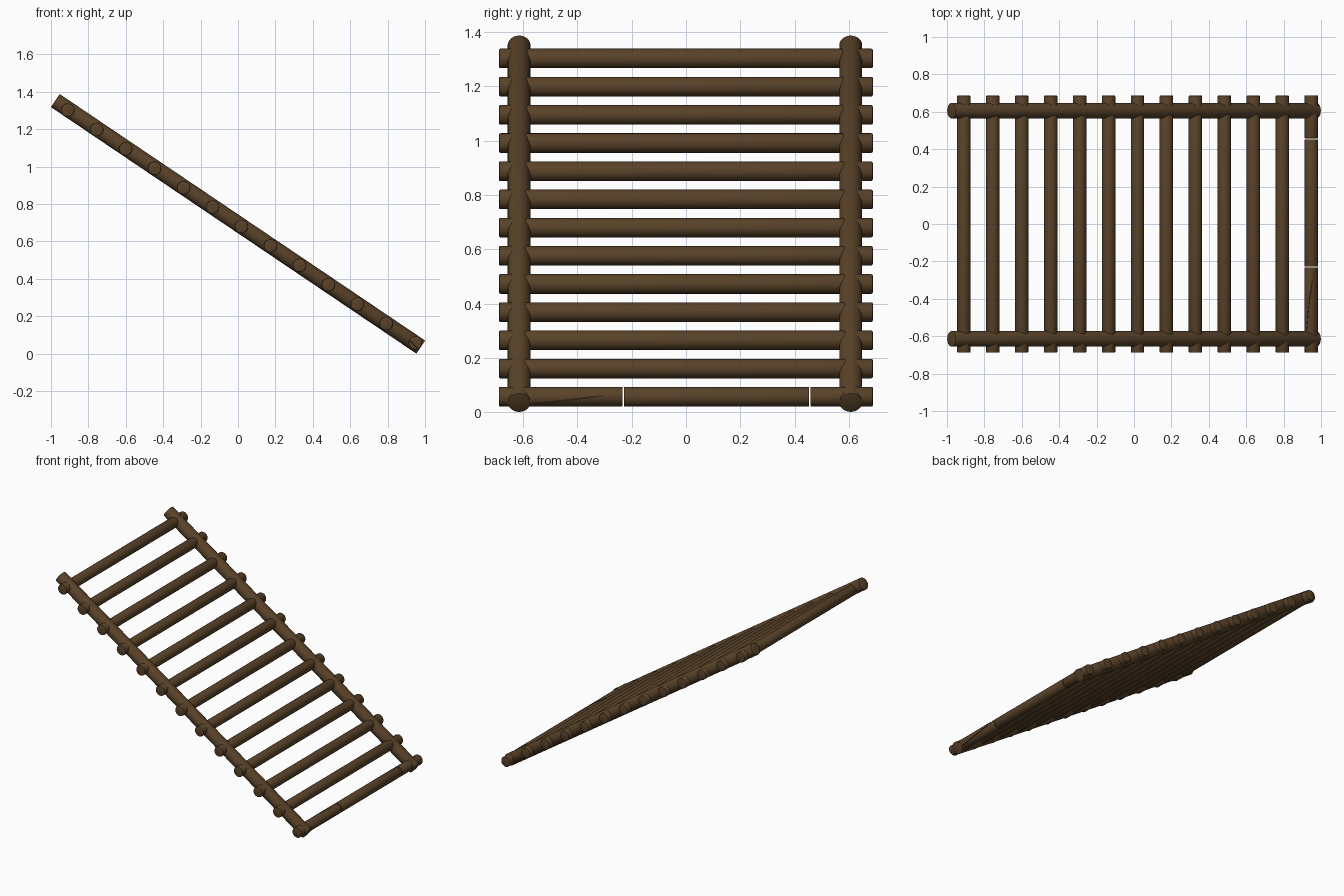
import bpy, bmesh, math
from mathutils import Vector

if "Cube" in bpy.data.objects:
    bpy.data.objects.remove(bpy.data.objects["Cube"])

wood = bpy.data.materials.new("dark_wood")
wood.diffuse_color = (0.10, 0.055, 0.022, 1)
wood.use_nodes = True
wood.node_tree.nodes["Principled BSDF"].inputs["Base Color"].default_value = wood.diffuse_color


def log(name, a, b, r, bevel=0.005, cut=None):
    """Round log from a to b; cut = (point, normal) keeps the side behind the plane."""
    a, b = Vector(a), Vector(b)
    d = b - a
    bm = bmesh.new()
    bmesh.ops.create_cone(bm, cap_ends=True, segments=24, radius1=r, radius2=r, depth=d.length)
    if bevel:
        rims = [e for e in bm.edges if any(len(f.verts) > 4 for f in e.link_faces)]
        bmesh.ops.bevel(bm, geom=rims, offset=bevel, segments=2, profile=0.5, affect='EDGES')
    rot = d.to_track_quat('Z', 'Y').to_matrix()
    for v in bm.verts:
        v.co = rot @ v.co + (a + b) / 2
    if cut:
        bmesh.ops.bisect_plane(bm, geom=bm.verts[:] + bm.edges[:] + bm.faces[:],
                               plane_co=cut[0], plane_no=cut[1], clear_outer=True)
        bmesh.ops.holes_fill(bm, edges=[e for e in bm.edges if e.is_boundary])
    bmesh.ops.recalc_face_normals(bm, faces=bm.faces)
    me = bpy.data.meshes.new(name)
    bm.to_mesh(me)
    bm.free()
    me.materials.append(wood)
    ob = bpy.data.objects.new(name, me)
    bpy.context.collection.objects.link(ob)
    bpy.context.view_layer.objects.active = ob
    ob.select_set(True)
    bpy.ops.object.shade_smooth_by_angle(angle=math.radians(35))
    ob.select_set(False)
    return ob


# Two sloping side rails
for name, y in (("left_rail", -0.614), ("right_rail", 0.606)):
    log(name, (-0.977, y, 1.353), (0.977, y, 0.035), 0.042, 0.004)

# Twelve whole rungs
R = 0.036
for i in range(12):
    x, z = -0.91 + 0.1548 * i, 1.302 - 0.1037 * i
    log(f"rung_{i + 1}", (x, -0.688, z), (x, 0.687, z), R)

# Snapped bottom rung: two plain lengths and one split lengthwise
x, z = 0.948, 0.058
log("broken_rung_middle", (x, -0.228, z), (x, 0.453, z), R, 0.002)
log("broken_rung_end", (x, 0.458, z), (x, 0.687, z), R, 0.003)
p = Vector((x, -0.60, z - 0.005))
n = Vector((0.03, 0.38, 0.03)).cross(Vector((1, 0, -1))).normalized()
for name, s in (("broken_rung_split", 1), ("broken_rung_splinter", -1)):
    log(name, (x, -0.688, z), (x, -0.233, z), R, 0.003, (p - n * s * 0.001, n * s))
